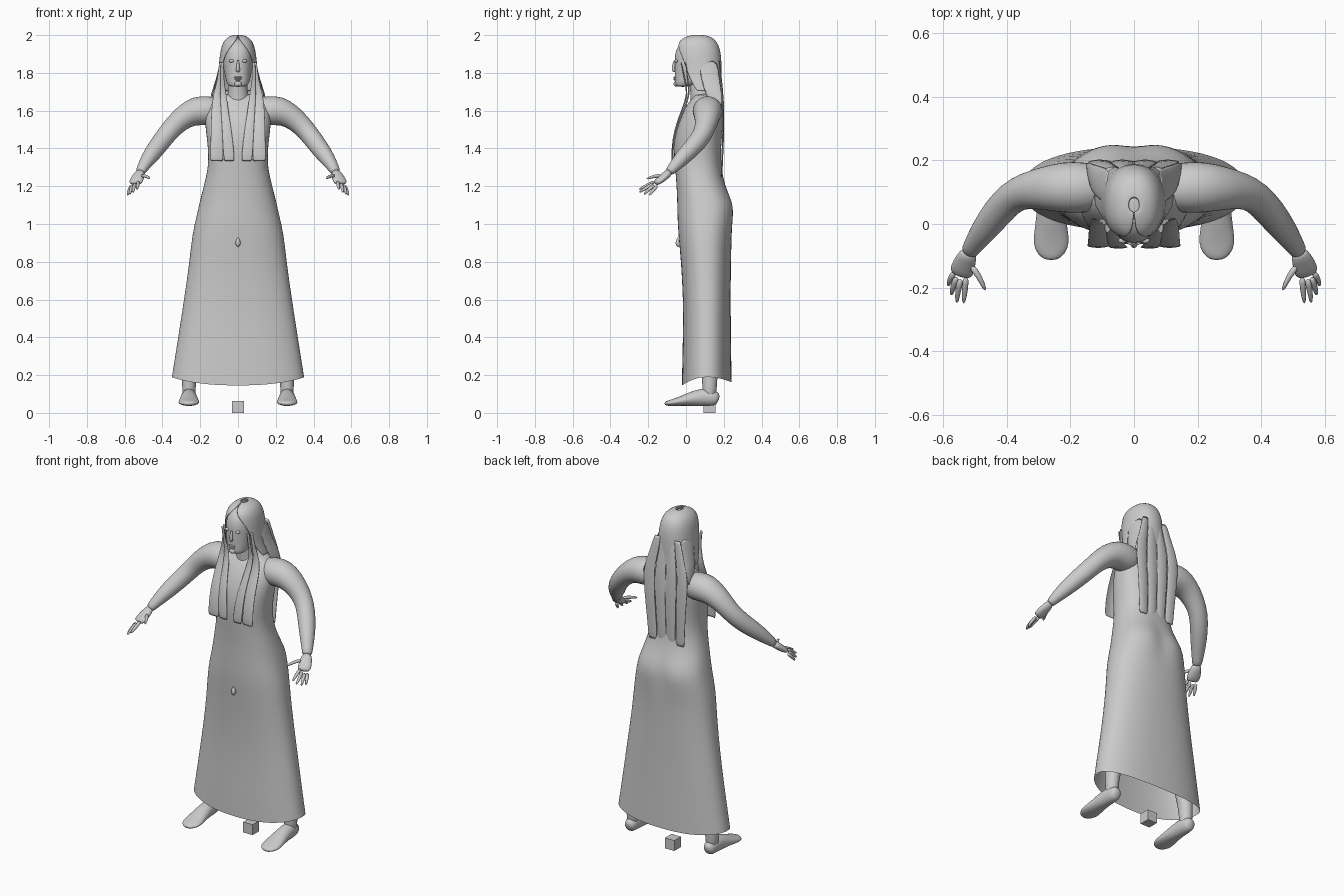
import bpy, bmesh
from math import sin, cos, pi
from mathutils import Vector


def finish(bm, name, subsurf=0, thick=0.0):
    bmesh.ops.recalc_face_normals(bm, faces=bm.faces[:])
    me = bpy.data.meshes.new(name)
    bm.to_mesh(me)
    bm.free()
    for p in me.polygons:
        p.use_smooth = True
    ob = bpy.data.objects.new(name, me)
    bpy.context.collection.objects.link(ob)
    if thick:
        m = ob.modifiers.new("thickness", 'SOLIDIFY')
        m.thickness = thick
        m.offset = 0
    if subsurf:
        m = ob.modifiers.new("smooth", 'SUBSURF')
        m.levels = m.render_levels = subsurf
    return ob


def loft(name, rings, closed=True, caps=(True, True), subsurf=1, thick=0.0, sx=1):
    """Skin a list of point rows; sx=-1 mirrors the part."""
    bm = bmesh.new()
    rows = [[bm.verts.new((p[0] * sx, p[1], p[2])) for p in r] for r in rings]
    n = len(rows[0])
    for a, b in zip(rows, rows[1:]):
        for i in range(n if closed else n - 1):
            j = (i + 1) % n
            bm.faces.new((a[i], a[j], b[j], b[i]))
    if closed and caps[0]:
        bm.faces.new(rows[0])
    if closed and caps[1]:
        bm.faces.new(rows[-1])
    return finish(bm, name, subsurf, thick)


def oval(z, w, y0, y1, n=32, e=2.3, start=0.0, sweep=2 * pi, full=True):
    """Horizontal superellipse, half width w, from y0 (front) to y1 (back)."""
    pts = []
    for i in range(n):
        t = start + sweep * i / (n if full else n - 1)
        c, s = cos(t), sin(t)
        x = w * abs(c) ** (2 / e) * (1 if c >= 0 else -1)
        y = (y0 + y1) / 2 + (y1 - y0) / 2 * abs(s) ** (2 / e) * (1 if s >= 0 else -1)
        pts.append(Vector((x, y, z)))
    return pts


def tube(name, stations, n=12, sx=1, up=(0, 0, 1)):
    """Tube through (x, y, z, side radius, up radius) stations."""
    c = [Vector(s[:3]) for s in stations]
    rings = []
    for i, s in enumerate(stations):
        t = (c[min(i + 1, len(c) - 1)] - c[max(i - 1, 0)]).normalized()
        side = t.cross(Vector(up)).normalized()
        v = side.cross(t)
        rings.append([c[i] + side * s[3] * cos(2 * pi * k / n) + v * s[4] * sin(2 * pi * k / n)
                      for k in range(n)])
    return loft(name, rings, sx=sx)


def ball(name, loc, scale):
    bm = bmesh.new()
    bmesh.ops.create_uvsphere(bm, u_segments=16, v_segments=10, radius=1)
    for v in bm.verts:
        v.co = Vector(v.co[i] * scale[i] + loc[i] for i in range(3))
    return finish(bm, name)


# dress and torso: z, half width, front y, back y
profile = [(.19, .352, -.022, .242), (.3, .334, -.02, .24), (.44, .312, -.016, .238),
           (.6, .287, -.016, .237), (.8, .258, -.026, .238), (.95, .243, -.042, .243),
           (1.05, .218, -.046, .25), (1.12, .203, -.047, .246), (1.2, .182, -.05, .208),
           (1.3, .157, -.058, .185), (1.4, .158, -.068, .185), (1.5, .172, -.056, .194),
           (1.58, .178, -.025, .2), (1.64, .165, .01, .195), (1.675, .12, .04, .175),
           (1.69, .06, .05, .14)]
rings = [oval(*p) for p in profile]
for r, p in zip(rings, profile):
    for v in r:
        s = (v.y - .11) / .132
        if p[0] < .35:                       # hem dips at front and back
            v.z -= (.045 if s < 0 else .028) * min(s * s, 1) * (.35 - p[0]) / .16
        if 1.0 < p[0] < 1.15 and s > 0:      # seat
            v.y += .01 * (1 - 2 * max(0, 1 - abs(v.x) / .07))
loft("dress", rings, caps=(False, True))

# neck, head and face
loft("neck", [oval(z, w, a, b, 16, 2) for z, w, a, b in
              [(1.6, .08, .02, .17), (1.66, .062, .025, .15), (1.71, .05, .02, .13), (1.8, .052, .01, .13)]])
loft("head", [oval(*h, n=24, e=2.2) for h in
              [(1.726, .04, -.05, .015), (1.735, .055, -.058, .04), (1.77, .067, -.06, .11),
               (1.82, .076, -.06, .155), (1.87, .08, -.062, .168), (1.92, .078, -.056, .168),
               (1.96, .062, -.03, .145), (1.985, .03, .02, .1)]])
tube("nose", [(0, -.058, 1.87, .006, .006), (0, -.066, 1.84, .008, .008),
              (0, -.068, 1.815, .013, .011), (0, -.06, 1.803, .01, .006)], 8, up=(0, 1, 0))
ball("upper_lip", (0, -.059, 1.776), (.022, .008, .005))
ball("lower_lip", (0, -.058, 1.766), (.018, .009, .006))
ball("chin", (0, -.052, 1.742), (.02, .014, .015))
for sx in (1, -1):
    ball("eye", (.035 * sx, -.052, 1.863), (.014, .009, .008))

# hair cap, open over the face
cap = []
for z, w, a, b, gap in [(2.0, .015, .04, .08, .02), (1.992, .045, .005, .125, .03),
                        (1.975, .068, -.03, .152, .1), (1.945, .085, -.052, .172, .35),
                        (1.9, .094, -.056, .183, .75), (1.84, .099, -.05, .186, .95),
                        (1.77, .106, -.04, .186, 1.1), (1.7, .125, -.02, .188, 1.35)]:
    cap.append(oval(z, w, a, b, 33, 2.2, -pi / 2 + gap, 2 * pi - 2 * gap, False))
loft("hair_cap", cap, closed=False, thick=.005)


# hair sheets: rows of (left x, right x, edge y, middle y, z)
def sheet(name, rows, sx=1, n=7):
    pts = []
    for x0, x1, ye, ym, z in rows:
        row = []
        for i in range(n):
            u = i / (n - 1)
            row.append((x0 + (x1 - x0) * u, ye + (ym - ye) * (1 - (2 * u - 1) ** 2), z))
        pts.append(row)
    return loft(name, pts, closed=False, thick=.005, sx=sx)


for k in range(4):                           # back hair in four locks
    a, b = -1 + k * .5, -.5 + k * .5 - .015
    sheet("back_lock", [(a * w, b * w, y, y + .006, z) for w, y, z in
                        [(.085, .172, 1.87), (.115, .182, 1.76), (.152, .193, 1.66),
                         (.138, .195, 1.5), (.124, .188, 1.35), (.12, .184, 1.245)]])
for sx in (1, -1):
    sheet("front_lock_outer", [(.085, .1, .0, -.002, 1.86), (.085, .108, .01, .008, 1.76),
                               (.09, .132, .025, .02, 1.69), (.082, .142, -.008, -.014, 1.6),
                               (.08, .144, -.05, -.056, 1.5), (.078, .146, -.068, -.073, 1.4),
                               (.076, .148, -.068, -.073, 1.33)], sx)
    sheet("front_lock_inner", [(.075, .092, -.025, -.027, 1.86), (.075, .092, -.005, -.007, 1.76),
                               (.062, .096, .015, .01, 1.69), (.05, .09, -.02, -.024, 1.6),
                               (.035, .084, -.058, -.062, 1.5), (.022, .08, -.072, -.075, 1.4),
                               (.018, .074, -.072, -.075, 1.33)], sx)
    # lock falling from the temple behind the shoulder
    loft("shoulder_lock", [[(.092, .06, 1.87), (.09, .12, 1.87), (.07, .17, 1.87)],
                           [(.112, .08, 1.76), (.118, .13, 1.76), (.1, .18, 1.76)],
                           [(.135, .1, 1.69), (.145, .15, 1.69), (.14, .193, 1.69)],
                           [(.14, .14, 1.62), (.15, .17, 1.62), (.15, .195, 1.62)]],
         closed=False, thick=.005, sx=sx)

# arms, hands, legs and feet
digits = {"thumb": ((.512, -.13, 1.255), (.485, -.165, 1.255), (.465, -.212, 1.238)),
          "index_finger": ((.528, -.165, 1.225), (.53, -.205, 1.205), (.535, -.252, 1.182)),
          "middle_finger": ((.543, -.17, 1.215), (.553, -.21, 1.192), (.556, -.25, 1.165)),
          "ring_finger": ((.556, -.165, 1.208), (.568, -.198, 1.182), (.574, -.225, 1.155)),
          "little_finger": ((.563, -.15, 1.205), (.578, -.175, 1.178), (.584, -.195, 1.15))}
for sx in (1, -1):
    tube("arm", [(.08, .11, 1.595, .07, .07), (.16, .115, 1.6, .082, .08), (.22, .115, 1.6, .082, .08),
                 (.28, .112, 1.573, .07, .066), (.34, .105, 1.52, .058, .056),
                 (.385, .085, 1.465, .052, .053), (.43, .035, 1.405, .05, .05),
                 (.475, -.025, 1.345, .042, .042), (.51, -.075, 1.29, .029, .027),
                 (.52, -.092, 1.272, .027, .023)], 16, sx)
    tube("palm", [(.515, -.083, 1.28, .025, .022), (.527, -.11, 1.255, .034, .021),
                  (.538, -.14, 1.23, .04, .019), (.546, -.165, 1.213, .036, .014)], 12, sx)
    for name, (a, b, c) in digits.items():
        tube(name, [(*a, .012, .011), (*b, .010, .010), (*c, .006, .006)], 8, sx)
    tube("leg", [(.26, .125, .07, .036, .036), (.26, .125, .13, .036, .038), (.258, .125, .2, .04, .044),
                 (.235, .125, .36, .056, .058), (.205, .115, .52, .056, .056),
                 (.16, .11, .75, .075, .075), (.12, .11, .95, .085, .085)], 14, sx, (0, 1, 0))
    tube("foot", [(.26, .174, .07, .02, .022), (.26, .16, .076, .035, .04), (.26, .11, .085, .04, .05),
                  (.26, .05, .079, .045, .043), (.26, -.01, .066, .052, .03),
                  (.26, -.06, .056, .06, .02), (.26, -.095, .051, .045, .015),
                  (.26, -.114, .049, .018, .009)], 14, sx)

# drop pendant on the front of the dress
loft("pendant", [oval(z, r, -.042 - r, -.042 + r, 12, 2) for z, r in
                 [(.878, .003), (.886, .011), (.9, .015), (.915, .01), (.93, .003)]])

# small block on the ground
bpy.ops.mesh.primitive_cube_add(size=.062, location=(0, .124, .031))
bpy.context.object.name = "ground_block"
